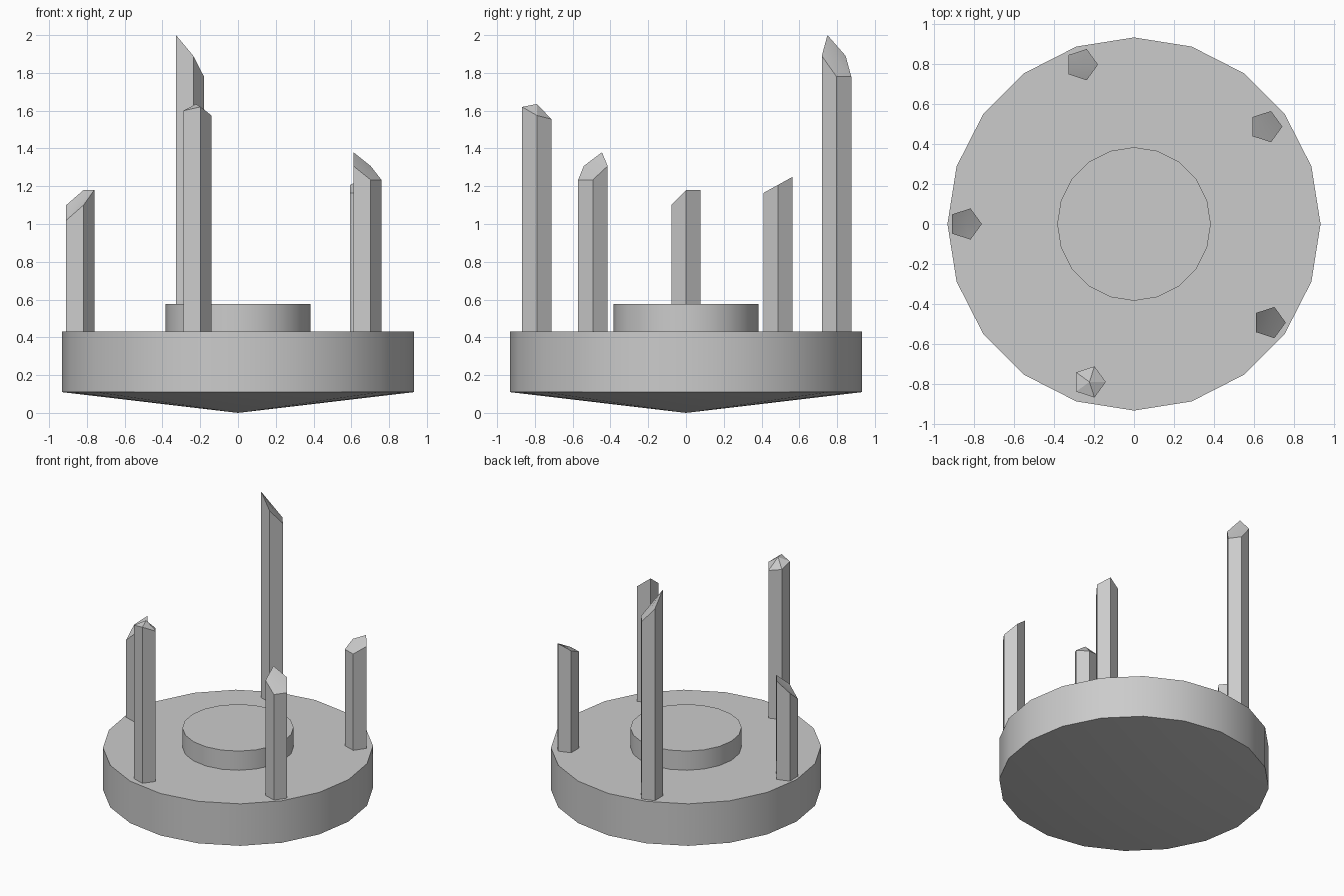
import bpy
import math

cube = bpy.data.objects.get("Cube")
if cube:
    bpy.data.objects.remove(cube, do_unlink=True)

stone = bpy.data.materials.new("stone_grey")
stone.use_nodes = True
stone.diffuse_color = (0.6, 0.6, 0.6, 1)
stone.node_tree.nodes["Principled BSDF"].inputs["Base Color"].default_value = (0.6, 0.6, 0.6, 1)

DECK = 0.43


def ring(sides, radius, cx=0, cy=0):
    step = math.tau / sides
    return [(cx + radius * math.cos(i * step), cy + radius * math.sin(i * step))
            for i in range(sides)]


def build(name, verts, faces):
    mesh = bpy.data.meshes.new(name)
    mesh.from_pydata(verts, [], faces)
    mesh.materials.append(stone)
    obj = bpy.data.objects.new(name, mesh)
    bpy.context.collection.objects.link(obj)
    bpy.ops.object.select_all(action="DESELECT")
    obj.select_set(True)
    bpy.context.view_layer.objects.active = obj
    bpy.ops.object.shade_smooth_by_angle(angle=math.radians(30))
    return obj


def walls(n):
    return [(i, (i + 1) % n, n + (i + 1) % n, n + i) for i in range(n)]


def disc(name, radius, bottom, top, tip=None, sides=20):
    """Round slab, with a shallow cone below it if a tip height is given."""
    outline = ring(sides, radius)
    verts = [(x, y, z) for z in (bottom, top) for x, y in outline]
    faces = walls(sides) + [tuple(range(sides, 2 * sides))]
    if tip is None:
        faces.append(tuple(reversed(range(sides))))
    else:
        verts.append((0, 0, tip))
        faces += [((i + 1) % sides, i, 2 * sides) for i in range(sides)]
    return build(name, verts, faces)


def pillar(name, cx, cy, heights, centre):
    """Five-sided shaft whose broken top has a height for each corner."""
    n = len(heights)
    outline = ring(n, 0.082, cx, cy)
    verts = [(x, y, DECK) for x, y in outline]
    verts += [(x, y, h) for (x, y), h in zip(outline, heights)]
    verts.append((cx, cy, centre))
    faces = walls(n) + [tuple(reversed(range(n)))]
    faces += [(n + i, n + (i + 1) % n, 2 * n) for i in range(n)]
    return build(name, verts, faces)


def slanted(peak, top, drop):
    """Corner heights falling by one drop per corner away from the peak."""
    return [top - drop * min((i - peak) % 5, (peak - i) % 5) for i in range(5)]


# Base and central dais
disc("base", 0.933, 0.11, DECK, tip=0)
disc("dais", 0.384, DECK, 0.576)

# Broken pillars around the rim
pillar("right_pillar", -0.843, 0, slanted(3, 1.02, -0.08), 1.11)
pillar("back_right_pillar", -0.262, 0.797, slanted(3, 2.0, 0.11), 1.87)
pillar("back_left_pillar", 0.66, 0.487, slanted(1, 1.25, 0.043), 1.2)
pillar("front_left_pillar", 0.677, -0.493, slanted(2, 1.38, 0.073), 1.29)
pillar("front_right_pillar", -0.223, -0.79, [1.575, 1.555, 1.575, 1.6, 1.62], 1.635)
